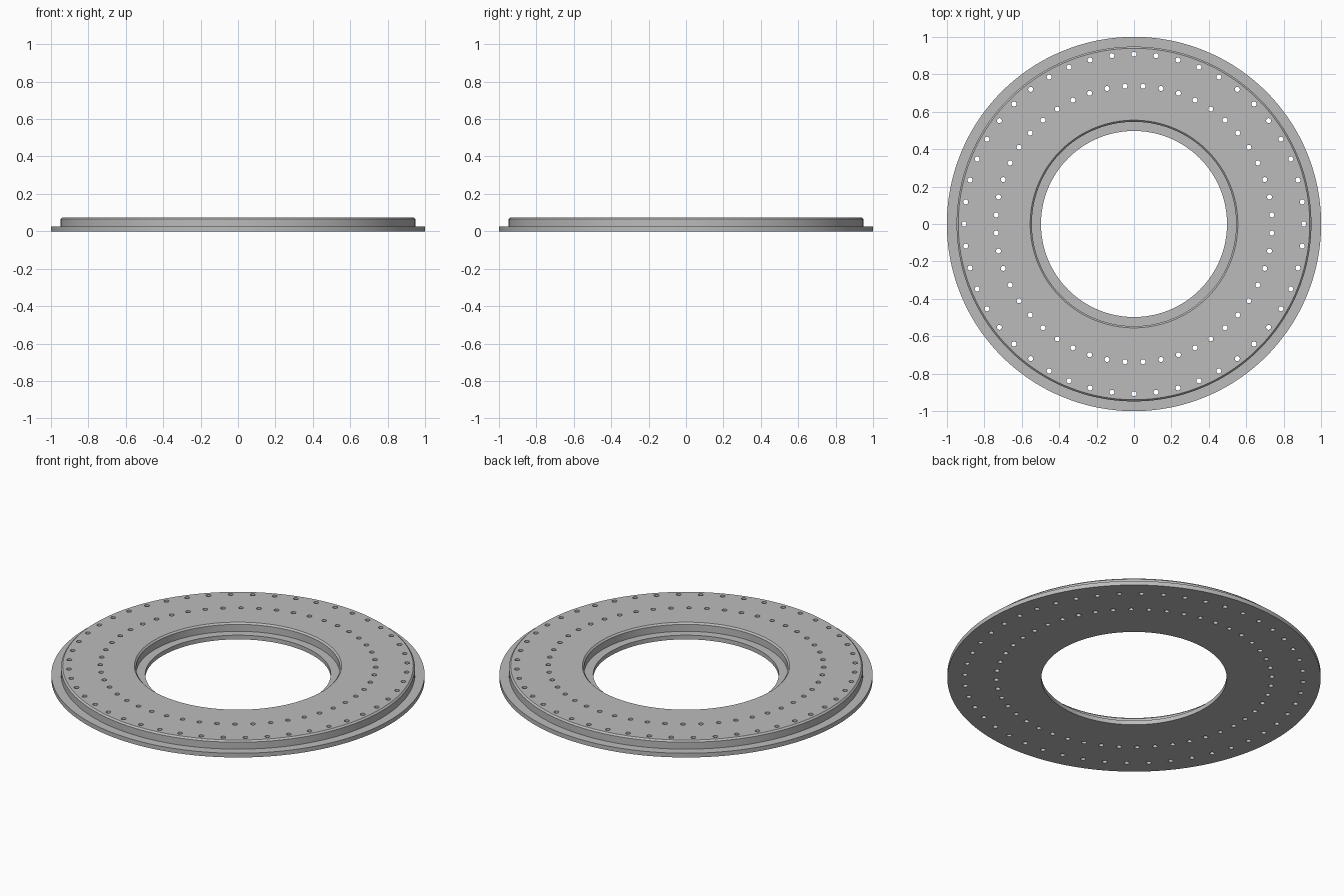
import bpy
import bmesh
from math import cos, sin, tau, radians

SEGMENTS = 192
HOLES = 48

if "Cube" in bpy.data.objects:
    bpy.data.objects.remove(bpy.data.objects["Cube"], do_unlink=True)

# Single grey material
grey = bpy.data.materials.new("light_grey")
grey.use_nodes = True
colour = (0.5, 0.5, 0.5, 1)
grey.diffuse_color = colour
grey.node_tree.nodes["Principled BSDF"].inputs["Base Color"].default_value = colour


def make_object(name, bm):
    bmesh.ops.recalc_face_normals(bm, faces=bm.faces)
    mesh = bpy.data.meshes.new(name)
    bm.to_mesh(mesh)
    bm.free()
    mesh.materials.append(grey)
    obj = bpy.data.objects.new(name, mesh)
    bpy.context.collection.objects.link(obj)
    return obj


def add_loop_strip(bm, loops):
    """Bridge a closed list of equally long vertex loops."""
    for a, b in zip(loops, loops[1:] + loops[:1]):
        for i in range(len(a)):
            j = (i + 1) % len(a)
            bm.faces.new((a[i], a[j], b[j], b[i]))


# Flanged ring: closed (radius, height) section turned about z
section = [
    (0.497, 0), (1, 0), (1, 0.025), (0.948, 0.025), (0.948, 0.066),
    (0.939, 0.075), (0.555, 0.075), (0.546, 0.066), (0.546, 0.025), (0.497, 0.025),
]
bm = bmesh.new()
loops = [
    [bm.verts.new((r * cos(tau * i / SEGMENTS), r * sin(tau * i / SEGMENTS), z))
     for i in range(SEGMENTS)]
    for r, z in section
]
add_loop_strip(bm, loops)
ring = make_object("flanged_ring", bm)

# Two circles of drill pins, the inner one turned by half a step
bm = bmesh.new()
for radius, shift in ((0.907, 0), (0.738, 0.5)):
    for i in range(HOLES):
        angle = tau * (i + shift) / HOLES
        pin = bmesh.ops.create_cone(bm, cap_ends=True, segments=16,
                                    radius1=0.0135, radius2=0.0135, depth=0.3)
        bmesh.ops.translate(bm, verts=pin["verts"],
                            vec=(radius * cos(angle), radius * sin(angle), 0.04))
pins = make_object("hole_cutter", bm)
pins.hide_render = True

# Drill the holes and shade the result
drill = ring.modifiers.new("drill_holes", "BOOLEAN")
drill.operation = "DIFFERENCE"
drill.solver = "EXACT"
drill.object = pins
bpy.ops.object.select_all(action="DESELECT")
ring.select_set(True)
bpy.context.view_layer.objects.active = ring
bpy.ops.object.modifier_apply(modifier=drill.name)
bpy.data.objects.remove(pins, do_unlink=True)
bpy.ops.object.shade_smooth_by_angle(angle=radians(30))
